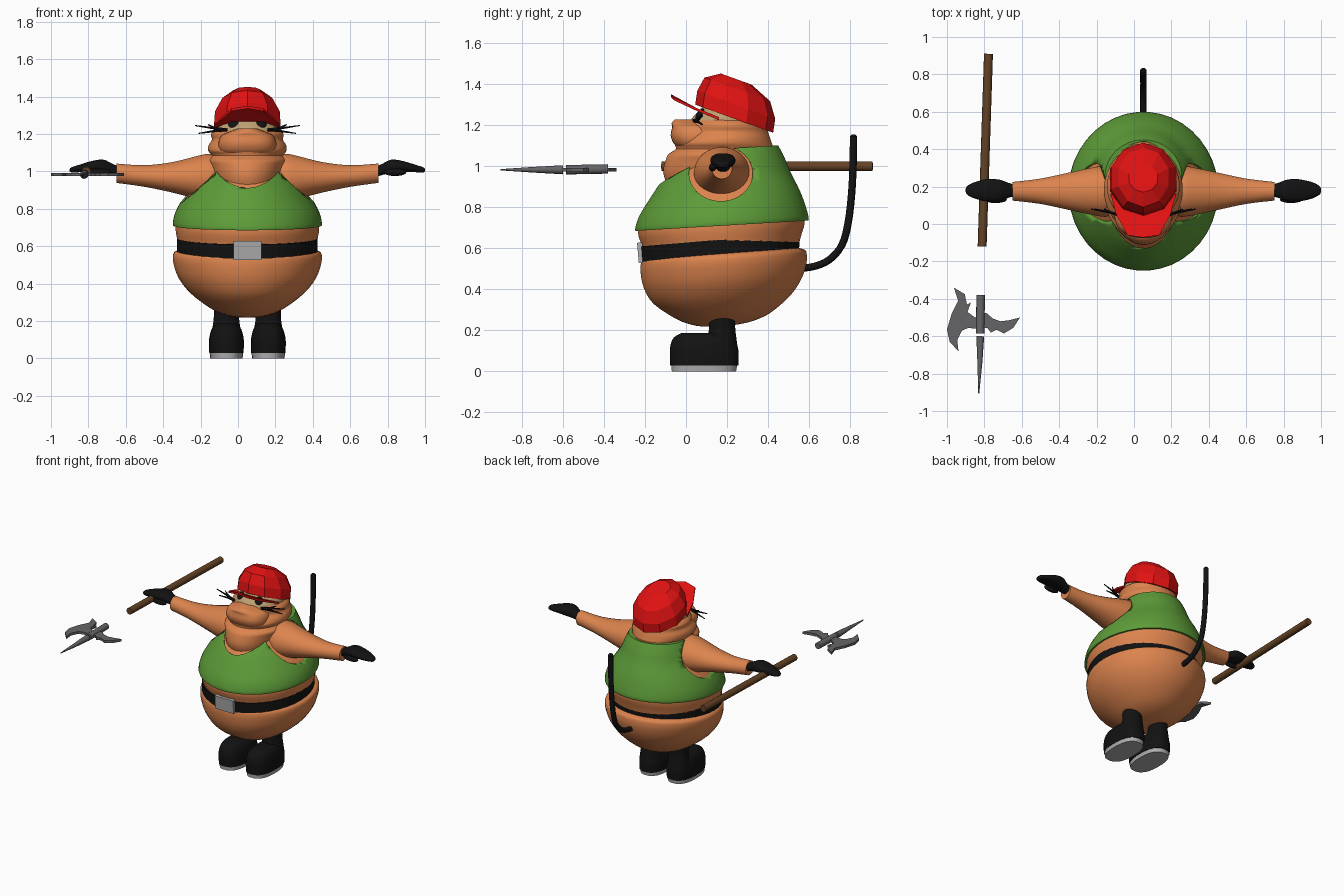
import bpy, bmesh, math
from mathutils import Vector, Matrix

if "Cube" in bpy.data.objects:
    bpy.data.objects.remove(bpy.data.objects["Cube"])

CX = 0.05  # the figure's own mirror plane


def mat(name, r, g, b):
    m = bpy.data.materials.new(name)
    m.diffuse_color = (r, g, b, 1)
    m.use_nodes = True
    m.node_tree.nodes["Principled BSDF"].inputs["Base Color"].default_value = m.diffuse_color
    return m


SKIN = mat("orange", 0.72, 0.23, 0.075)
GREEN = mat("green", 0.11, 0.33, 0.04)
RED = mat("red", 0.75, 0.006, 0.006)
BLACK = mat("black", 0.006, 0.006, 0.006)
TAN = mat("tan", 0.52, 0.36, 0.17)
WOOD = mat("brown", 0.13, 0.055, 0.018)
STEEL = mat("dark_grey", 0.13, 0.13, 0.135)
SILVER = mat("light_grey", 0.42, 0.42, 0.42)


def finish(name, bm, m, smooth=True):
    bmesh.ops.recalc_face_normals(bm, faces=bm.faces)
    me = bpy.data.meshes.new(name)
    bm.to_mesh(me)
    bm.free()
    me.materials.append(m)
    ob = bpy.data.objects.new(name, me)
    bpy.context.collection.objects.link(ob)
    if smooth:
        bpy.ops.object.select_all(action='DESELECT')
        ob.select_set(True)
        bpy.context.view_layer.objects.active = ob
        bpy.ops.object.shade_smooth_by_angle(angle=math.radians(40))
    return ob


def spline(rows, steps):
    """Catmull-Rom interpolation through tuples of numbers."""
    if steps < 2:
        return rows
    out = []
    for i in range(len(rows) - 1):
        a, b, c, d = (rows[max(0, min(len(rows) - 1, i + k))] for k in (-1, 0, 1, 2))
        for s in range(steps):
            t = s / steps
            out.append(tuple(0.5 * (2*q + (r - p)*t + (2*p - 5*q + 4*r - w)*t*t
                                    + (3*q - p - 3*r + w)*t**3)
                             for p, q, r, w in zip(a, b, c, d)))
    return out + [rows[-1]]


def loft(name, rings, m, n=40, axis='z', slope=0.0, power=2.0, steps=3, smooth=True):
    """Skin elliptical rings (t, centre a, radius a, centre b, radius b)."""
    bm = bmesh.new()
    loops = []
    for t, a, ra, b, rb in spline(rings, steps):
        loop = []
        for k in range(n):
            ang = 2 * math.pi * (k + 0.5) / n
            c, s = math.cos(ang), math.sin(ang)
            u = a + ra * math.copysign(abs(c) ** (2 / power), c)
            v = b + rb * math.copysign(abs(s) ** (2 / power), s)
            loop.append(bm.verts.new((u, v, t + slope * (v - b)) if axis == 'z' else (t, u, v)))
        loops.append(loop)
    for p, q in zip(loops, loops[1:]):
        for k in range(n):
            bm.faces.new((p[k], p[(k + 1) % n], q[(k + 1) % n], q[k]))
    bm.faces.new(loops[0])
    bm.faces.new(loops[-1])
    return finish(name, bm, m, smooth)


def body(rows, cx=CX):
    """Rows (z, half width, front y, back y) to rings."""
    return [(z, cx, w, (f + b) / 2, (b - f) / 2) for z, w, f, b in rows]


def ball(name, loc, size, m, rot=(0, 0, 0)):
    bm = bmesh.new()
    bmesh.ops.create_uvsphere(bm, u_segments=24, v_segments=14, radius=1)
    r = Matrix.Rotation(rot[2], 4, 'Z') @ Matrix.Rotation(rot[0], 4, 'X')
    bm.transform(Matrix.Translation(loc) @ r @ Matrix.Diagonal((*size, 1)))
    return finish(name, bm, m)


def tube(name, pts, radii, m, sides=12):
    """Round tube along points with a radius at each."""
    bm = bmesh.new()
    pts = [Vector(p) for p in pts]
    loops = []
    for i, p in enumerate(pts):
        d = (pts[min(i + 1, len(pts) - 1)] - pts[max(i - 1, 0)]).normalized()
        side = d.cross(Vector((0.31, 0.05, 0.95)) if abs(d.z) < 0.8 else Vector((1, 0, 0))).normalized()
        up = side.cross(d)
        loops.append([bm.verts.new(p + radii[i] * (side * math.cos(k * 2 * math.pi / sides)
                                                   + up * math.sin(k * 2 * math.pi / sides)))
                      for k in range(sides)])
    for p, q in zip(loops, loops[1:]):
        for k in range(sides):
            bm.faces.new((p[k], p[(k + 1) % sides], q[(k + 1) % sides], q[k]))
    bm.faces.new(loops[0])
    bm.faces.new(loops[-1])
    return finish(name, bm, m)


def plate(name, outline, m, thick):
    """Flat outline of 3D points thickened along z."""
    bm = bmesh.new()
    f = bm.faces.new([bm.verts.new(p) for p in outline])
    ext = bmesh.ops.extrude_face_region(bm, geom=[f])
    for v in ext['geom']:
        if isinstance(v, bmesh.types.BMVert):
            v.co.z += thick
    bmesh.ops.triangulate(bm, faces=[f for f in bm.faces if len(f.verts) > 4])
    return finish(name, bm, m, False)


# Hips, waist and chest
loft("hips", body([(.222, .05, .09, .24), (.235, .12, .03, .32), (.27, .2, -.05, .41), (.35, .305, -.16, .51),
                   (.43, .368, -.207, .565), (.5, .394, -.222, .588), (.545, .4, -.222, .59),
                   (.568, .39, -.212, .582), (.58, .36, -.18, .55)]), SKIN, slope=.06)
loft("torso", body([(.54, .36, -.2, .54), (.63, .375, -.215, .56), (.7, .385, -.235, .58), (.78, .372, -.215, .57),
                    (.86, .328, -.165, .542), (.95, .265, -.1, .5), (1.03, .225, -.01, .468),
                    (1.09, .18, .07, .43)]), SKIN, slope=.06)

# Sleeveless shirt with neck and arm openings
shirt = loft("shirt", body([(.712, .388, -.237, .585), (.716, .4, -.25, .6), (.78, .386, -.23, .585),
                            (.86, .342, -.18, .556), (.95, .28, -.115, .512), (1.03, .24, -.02, .48),
                            (1.09, .205, .06, .45)]), GREEN, slope=.06)
cutters = [loft("neck_cutter", body([(.8, .185, -.13, .44), (1.3, .185, -.13, .44)]), GREEN, steps=1),
           loft("arm_cutter", [(-1, .17, .155, .965, .135), (1, .17, .155, .965, .135)], GREEN, axis='x', steps=1)]
for c in cutters:
    mod = shirt.modifiers.new("opening", 'BOOLEAN')
    mod.operation, mod.solver, mod.object = 'DIFFERENCE', 'EXACT', c
bpy.context.view_layer.update()
shirt.data = bpy.data.meshes.new_from_object(shirt.evaluated_get(bpy.context.evaluated_depsgraph_get()))
shirt.modifiers.clear()
for c in cutters:
    bpy.data.objects.remove(c)

# Belt and buckle
loft("belt", body([(.565, .377, -.22, .553), (.642, .377, -.226, .557)]), BLACK, slope=.085, steps=1)
bm = bmesh.new()
bmesh.ops.create_cube(bm, size=1)
bm.transform(Matrix.Translation((CX, -.222, .578)) @ Matrix.Rotation(math.radians(5), 4, 'X')
             @ Matrix.Diagonal((.15, .025, .1, 1)))
finish("buckle", bm, SILVER, False)

# Neck folds, head and muzzle
loft("neck", body([(.9, .17, -.09, .41), (.97, .185, -.112, .43), (1.03, .205, -.1, .45), (1.06, .215, -.085, .45),
                   (1.085, .195, -.05, .43), (1.11, .21, -.055, .42), (1.14, .208, -.03, .41),
                   (1.17, .19, 0, .4), (1.2, .195, .01, .39), (1.23, .165, .03, .36)]), SKIN)
loft("head", body([(1.15, .17, .01, .36), (1.22, .172, .02, .375), (1.257, .166, .05, .37), (1.3, .155, .09, .36),
                   (1.36, .11, .15, .32), (1.39, .05, .19, .28)]), TAN)
loft("muzzle", body([(1.09, .13, -.035, .2), (1.11, .15, -.06, .2), (1.15, .155, -.075, .2),
                     (1.19, .14, -.068, .2), (1.21, .1, -.07, .2), (1.228, .055, -.055, .16)]), SKIN, power=2.4)

# Eyes and whiskers
for s in (-1, 1):
    side = "left" if s < 0 else "right"
    ball(side + "_eye", (CX + s * .075, .068, 1.257), (.028, .012, .03), BLACK, (math.radians(-40), 0, s * .3))
    for i, (x, z) in enumerate(((.28, 1.245), (.26, 1.203), (.21, 1.25))):
        pts = [(CX + s * .11, .04, 1.222), (CX + s * .17, .06, 1.222 + (z - 1.222) * .3), (CX + s * x, .08, z)]
        tube(f"{side}_whisker_{i}", pts, [.009, .007, .003], BLACK, 6)

# Cap: faceted crown and brim
loft("cap_crown", [(1.232, CX, .187, .235, .19), (1.30, CX, .182, .245, .19), (1.375, CX, .14, .25, .16),
                   (1.425, CX, .08, .245, .075)], RED, n=10, slope=-.36, steps=1, smooth=False)
brim = [(-.175, .16), (-.145, .05), (-.085, -.06), (0, -.072), (.085, -.06), (.145, .05), (.175, .16)]
plate("cap_brim", [(CX + x, y, 1.35 - 1.5 * x * x - .28 * (y + .07)) for x, y in brim], RED, -.014)

# Arms, hands, legs and boots
for s in (-1, 1):
    side = "left" if s < 0 else "right"
    X = lambda d: CX + s * d
    loft(side + "_arm", [(X(d), .175, ry, (lo + hi) / 2, (hi - lo) / 2) for d, ry, lo, hi in
                         ((.1, .12, .86, 1.08), (.2, .135, .842, 1.094), (.26, .13, .85, 1.085),
                          (.4, .1, .886, 1.05), (.55, .068, .917, 1.033), (.7, .05, .938, 1.042))], SKIN, n=28, axis='x')
    loft(side + "_hand", [(X(d), .18, ry, z, rz) for d, ry, z, rz in
                          ((.68, .03, .995, .028), (.72, .04, 1.01, .03), (.77, .058, 1.027, .036),
                           (.83, .06, 1.026, .03), (.9, .045, 1.015, .02), (.94, .025, 1.008, .014),
                           (.95, .008, 1.006, .006))], BLACK, n=20, axis='x', power=2.4)
    ball(side + "_thumb", (X(.79), .13, .995), (.06, .018, .02), BLACK)
    cx = X(.112)
    loft(side + "_sole", body([(0, .087, -.07, .245), (.03, .09, -.072, .25)], cx), SILVER, n=28, power=2.5, steps=1)
    loft(side + "_boot", body([(.028, .092, -.078, .256), (.09, .094, -.08, .258), (.13, .088, -.076, .25),
                               (.165, .075, -.06, .24), (.186, .05, -.025, .2)], cx), BLACK, n=28, power=2.5)
    loft(side + "_leg", body([(.1, .085, .08, .255), (.17, .074, .105, .245), (.22, .068, .112, .24),
                              (.3, .068, .112, .24)], cx), BLACK, n=28)

# Tail
path = spline([(CX, .56, .502), (CX, .63, .513), (CX, .7, .545), (CX, .76, .615), (CX, .79, .72),
               (CX, .808, .87), (CX, .815, 1.02), (CX, .817, 1.145)], 3)
tube("tail", path + [(CX, .817, 1.155)], [.018] * len(path) + [.009], BLACK)

# Staff and separate halberd head
tube("staff", [(-.812, -.12, 1.0), (-.778, .91, 1.0)], [.024, .024], WOOD, 16)
Z = .983
tube("axe_socket", [(-.82, -.38, Z + .004), (-.822, -.585, Z)], [.023, .023], STEEL, 14)
tube("axe_spike", [(-.822, -.6, Z), (-.824, -.74, Z), (-.83, -.905, Z)], [.022, .014, .003], STEEL, 10)
blade = [(-.83, -.48), (-.85, -.5), (-.89, -.47), (-.872, -.42), (-.893, -.43), (-.905, -.375), (-.963, -.34),
         (-.94, -.41), (-.975, -.48), (-1.0, -.565), (-.985, -.63), (-.938, -.682), (-.945, -.62), (-.92, -.57),
         (-.885, -.555), (-.85, -.56), (-.83, -.555)]
beak = [(-.82, -.475), (-.79, -.475), (-.755, -.505), (-.715, -.52), (-.67, -.515), (-.61, -.5), (-.645, -.555),
        (-.695, -.585), (-.735, -.565), (-.765, -.58), (-.785, -.555), (-.82, -.555)]
for name, outline in (("axe_blade", blade), ("axe_beak", beak)):
    plate(name, [(x, y, Z - .009) for x, y in outline], STEEL, .018)
